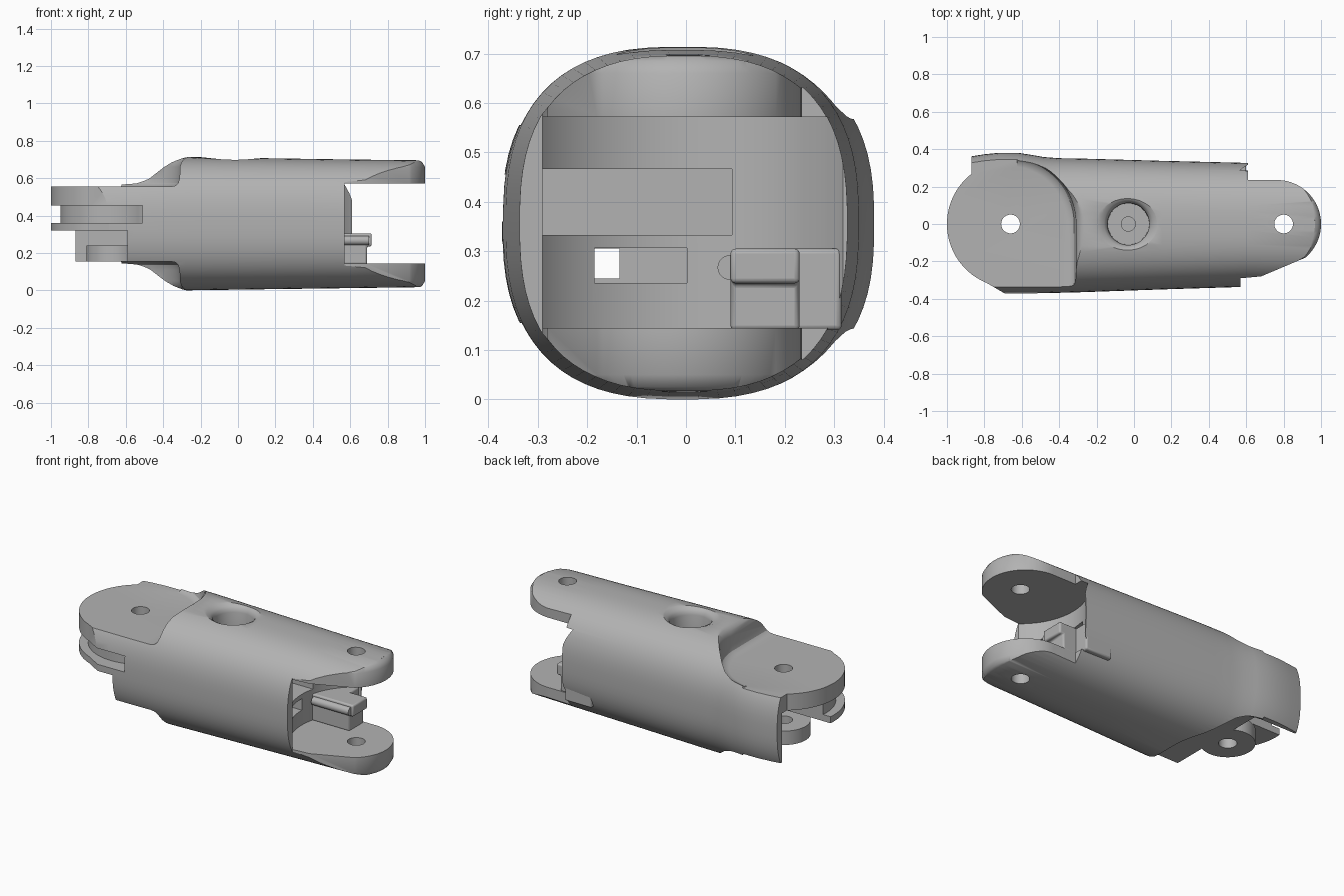
import bpy, bmesh, math
from math import cos, sin, radians

if "Cube" in bpy.data.objects:
    bpy.data.objects.remove(bpy.data.objects["Cube"], do_unlink=True)

grey = bpy.data.materials.new("plain_grey")
grey.use_nodes = True
grey.diffuse_color = (0.45, 0.45, 0.45, 1)
grey.node_tree.nodes["Principled BSDF"].inputs["Base Color"].default_value = (0.45, 0.45, 0.45, 1)

MID_Z = 0.355
KNUCKLE = (-0.66, 0)
FORK = (0.8, 0)


def loft(name, rings):
    """Closed solid through equal-length rings of 3D points."""
    bm = bmesh.new()
    rows = [[bm.verts.new(p) for p in ring] for ring in rings]
    n = len(rows[0])
    for a, b in zip(rows, rows[1:]):
        for i in range(n):
            j = (i + 1) % n
            bm.faces.new((a[i], a[j], b[j], b[i]))
    bm.faces.new(rows[0][::-1])
    bm.faces.new(rows[-1])
    bmesh.ops.recalc_face_normals(bm, faces=bm.faces)
    mesh = bpy.data.meshes.new(name)
    bm.to_mesh(mesh)
    bm.free()
    mesh.materials.append(grey)
    ob = bpy.data.objects.new(name, mesh)
    bpy.context.collection.objects.link(ob)
    return ob


def prism(name, pts, z0, z1):
    return loft(name, [[(x, y, z) for x, y in pts] for z in (z0, z1)])


def box(name, x0, x1, y0, y1, z0, z1):
    return prism(name, [(x0, y0), (x1, y0), (x1, y1), (x0, y1)], z0, z1)


def arc(c, r, a0, a1, steps=32):
    angles = [radians(a0 + (a1 - a0) * i / steps) for i in range(steps + 1)]
    return [(c[0] + r * cos(a), c[1] + r * sin(a)) for a in angles]


def circle(c, r):
    return arc(c, r, 0, 360, 48)[:-1]


def combine(target, tool, operation="DIFFERENCE"):
    """Apply a boolean and throw the tool away."""
    tool.hide_render = True
    mod = target.modifiers.new("cut", "BOOLEAN")
    mod.operation = operation
    mod.solver = "EXACT"
    mod.object = tool
    bpy.context.view_layer.objects.active = target
    bpy.ops.object.modifier_apply(modifier=mod.name)
    bpy.data.objects.remove(tool, do_unlink=True)


def smooth(ob, angle=32):
    bpy.ops.object.select_all(action="DESELECT")
    ob.select_set(True)
    bpy.context.view_layer.objects.active = ob
    bpy.ops.object.shade_smooth_by_angle(angle=radians(angle))


# Rounded-square shell: x, front y, back y, bottom, top
def section(x, y0, y1, z0, z1, n=72, power=2 / 2.6):
    ring = []
    for i in range(n):
        a = 2 * math.pi * (i + 0.5) / n
        c, s = cos(a), sin(a)
        ring.append((x, (y0 + y1) / 2 + (y1 - y0) / 2 * math.copysign(abs(c) ** power, c),
                     (z0 + z1) / 2 + (z1 - z0) / 2 * math.copysign(abs(s) ** power, s)))
    return ring


stations = [(-1.05, -.37, .35, 0, .71), (-.87, -.37, .362, 0, .71), (-.8, -.372, .373, 0, .71),
            (-.72, -.373, .381, 0, .71), (-.62, -.372, .381, 0, .711), (-.55, -.371, .37, 0, .712),
            (-.48, -.37, .358, 0, .713), (-.4, -.368, .352, 0, .714), (-.28, -.365, .35, 0, .714),
            (.15, -.35, .338, .006, .707), (.6, -.336, .327, .012, .7), (1.05, -.325, .316, .018, .695)]
body = loft("finger_segment", [section(*s) for s in stations])

# Plan outline: knuckle disc, side wall and fork prongs, fork edges rounded
plan = ([(.57, -.5), (.57, -.29), (.68, -.28)] + arc((.765, 0), .235, -50, 90)
        + [(.61, .235), (.61, .5), (-.87, .5)] + arc(KNUCKLE, .34, 128, 248) + [(-.69, -.372), (-.69, -.5)])


def rounded_layer(z, shrink):
    k = 1 - shrink
    return [(.75 + (x - .75) * k, y * k, z) if x > .62 else (x, y, z) for x, y in plan]


layers = [(-.1, .14), (.015, .13), (.025, .06), (.05, 0), (.66, 0), (.685, .06), (.695, .13), (.8, .14)]
combine(body, loft("plan_tool", [rounded_layer(*l) for l in layers]), "INTERSECT")


# Shoulders: step down to the knuckle above and below, filleted wall
def shoulder_ring(r, z):
    c = (-.67, 0)
    return [(x, y, z) for x, y in [(-1.3, -.6), (c[0] + r, -.6)] + arc(c, r, 0, 82)
            + [(-.67 + r * cos(radians(82)), .6), (-1.3, .6)]]


wall = [(.31, .555), (.335, .56), (.35, .573), (.358, .6), (.36, .66), (.367, .685), (.385, .705), (.42, .72), (.43, .8)]
combine(body, loft("upper_shoulder", [shoulder_ring(r, z) for r, z in wall]))
combine(body, loft("lower_shoulder", [shoulder_ring(r, 2 * MID_Z - z) for r, z in wall]))

# Fork gap with a round clearance for the next knuckle
gap = arc(FORK, .37, 118, 242) + [(.63, -.6), (1.3, -.6), (1.3, .6), (.63, .6)]
combine(body, prism("fork_gap", gap, .145, .572))

# Knuckle groove, underside relief and rear hollow
groove = [(-1.2, -.5), (-.51, -.5), (-.51, -.25)] + arc(KNUCKLE, .29, -60, -200) + [(-1.2, .1)]
combine(body, prism("groove", groove, .36, .455))
combine(body, box("relief", -1.2, -.59, -.5, .315, .24, .32))
lower = [(-1.2, -.5), (-.59, -.5)] + arc(KNUCKLE, .15, -62, -298) + [(-.59, .315), (-1.2, .315)]
combine(body, prism("lower_relief", lower, .1, .26))
combine(body, box("rear_hollow", -1.2, -.55, .03, .315, .3, .455))

# Tendon channels leading from the fork gap
combine(body, box("upper_channel", -.1, .7, -.29, .093, .333, .466))
combine(body, box("lower_channel", .2, .7, -.185, .002, .236, .306))
combine(body, box("through_channel", -.7, .3, -.185, -.135, .245, .305))

# Pin holes and the recessed screw hole
for centre in (KNUCKLE, FORK):
    combine(body, prism("pin_hole", circle(centre, .05), -.2, 1))
recess = [(.11, .53), (.112, .66), (.118, .68), (.13, .693), (.15, .704), (.18, .715), (.2, .8)]
combine(body, loft("screw_recess", [[(x, y, z) for x, y in circle((-.03, 0), r)] for r, z in recess]))
combine(body, prism("screw_hole", circle((-.03, 0), .038), .4, .6))
smooth(body)

# Stop block inside the fork
stop = box("stop_block", .42, .715, .09, .23, .14, .305)
combine(stop, box("stop_notch", .69, .8, .05, .3, .1, .235))
ledge = box("stop_ledge", .42, .6, .2, .315, .14, .305)
for ob in (stop, ledge):
    bevel = ob.modifiers.new("soft_edges", "BEVEL")
    bevel.width = .01
    bevel.segments = 3
    smooth(ob)

# Oblong peg on the stop block
oval = [(y + (.011 if y > .1 else -.011), z) for y, z in arc((.1, .267), .025, 7.5, 367.5, 24)[:-1]]
peg = loft("stop_peg", [[(x, y, z) for y, z in oval] for x in (.45, .7)])
smooth(peg)
